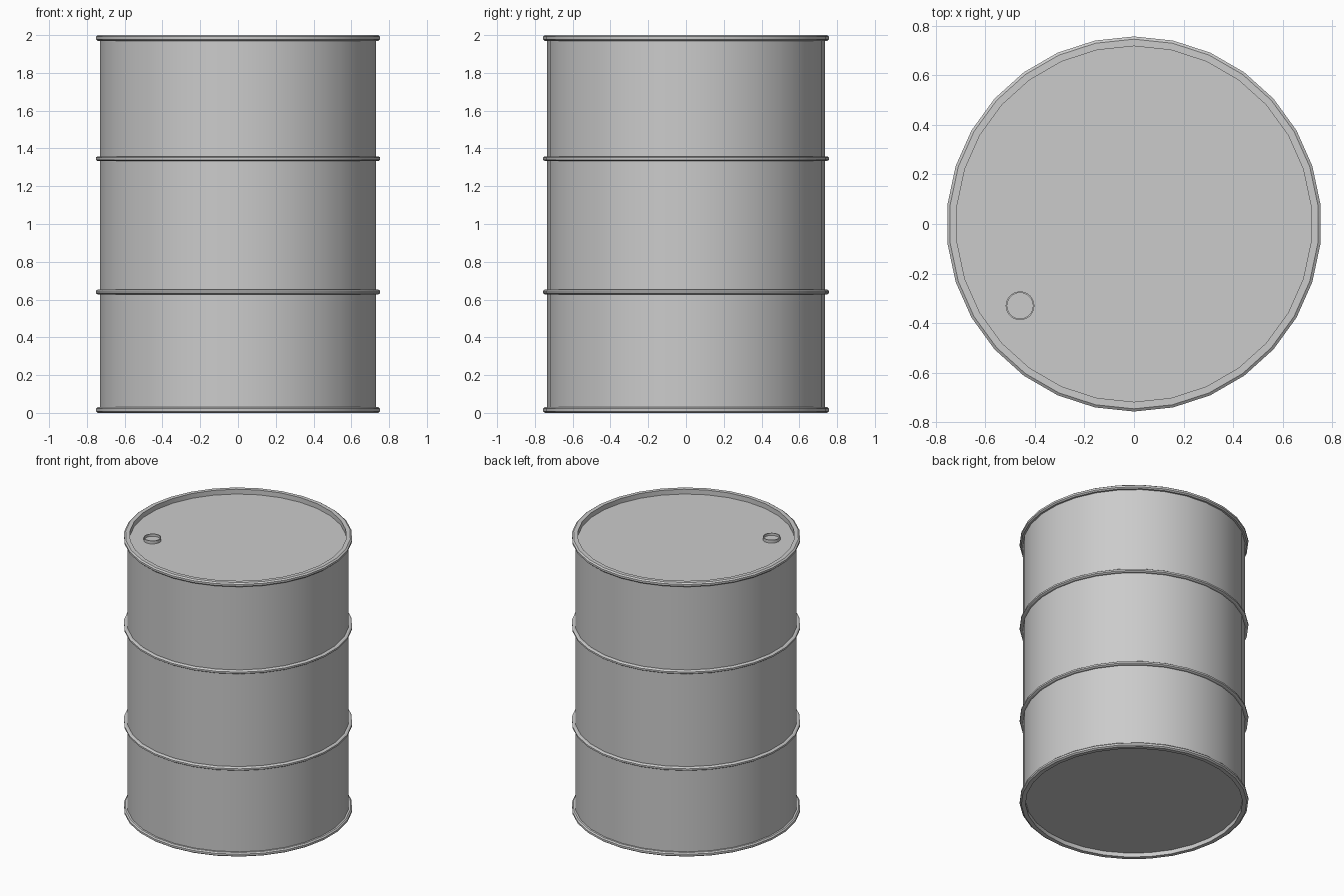
import bpy, bmesh, math

if "Cube" in bpy.data.objects:
    bpy.data.objects.remove(bpy.data.objects["Cube"])

SIDES = 30


def lathe(name, profile, sides=SIDES, loc=(0, 0, 0), closed=False):
    """Spin an (r, z) profile around z; r = 0 makes a pole fan-free cap."""
    bm = bmesh.new()
    rings = []
    for r, z in profile:
        rings.append([bm.verts.new((r * math.cos(a), r * math.sin(a), z))
                      for a in (math.pi / 2 + 2 * math.pi * i / sides for i in range(sides))])
    pairs = list(zip(rings, rings[1:]))
    if closed:
        pairs.append((rings[-1], rings[0]))
    for lo, hi in pairs:
        for i in range(sides):
            j = (i + 1) % sides
            bm.faces.new((lo[i], lo[j], hi[j], hi[i]))
    if not closed:
        bm.faces.new(rings[0])
        bm.faces.new(rings[-1])
    bmesh.ops.recalc_face_normals(bm, faces=bm.faces)
    mesh = bpy.data.meshes.new(name)
    bm.to_mesh(mesh)
    bm.free()
    ob = bpy.data.objects.new(name, mesh)
    ob.location = loc
    bpy.context.collection.objects.link(ob)
    bpy.ops.object.select_all(action='DESELECT')
    ob.select_set(True)
    bpy.context.view_layer.objects.active = ob
    bpy.ops.object.shade_smooth_by_angle(angle=math.radians(30))
    return ob


# Drum shell: recessed base and lid, rolled rims at both ends
R_BODY, R_RIM, R_IN = 0.735, 0.757, 0.718
base = [(R_IN, 0.03), (R_IN, 0.0), (0.746, 0.0), (R_RIM, 0.008),
        (R_RIM, 0.022), (0.748, 0.03), (R_BODY, 0.03)]
top = [(r, 2.0 - z) for r, z in reversed(base)]
top[-1] = (R_IN, 1.965)
lathe("drum_shell", base + top)

# Two rolling hoops around the body
for name, z in (("lower_hoop", 0.64), ("upper_hoop", 1.346)):
    lathe(name, [(0.73, z - 0.012), (0.748, z - 0.012), (R_RIM, z - 0.006),
                 (R_RIM, z + 0.006), (0.748, z + 0.012), (0.73, z + 0.012)], closed=True)

# Filler bung on the lid: raised collar with a sunken plug
lathe("filler_bung", [(0.058, 1.96), (0.058, 1.987), (0.052, 1.987), (0.052, 1.97)],
      sides=24, loc=(-0.46, -0.33, 0))
